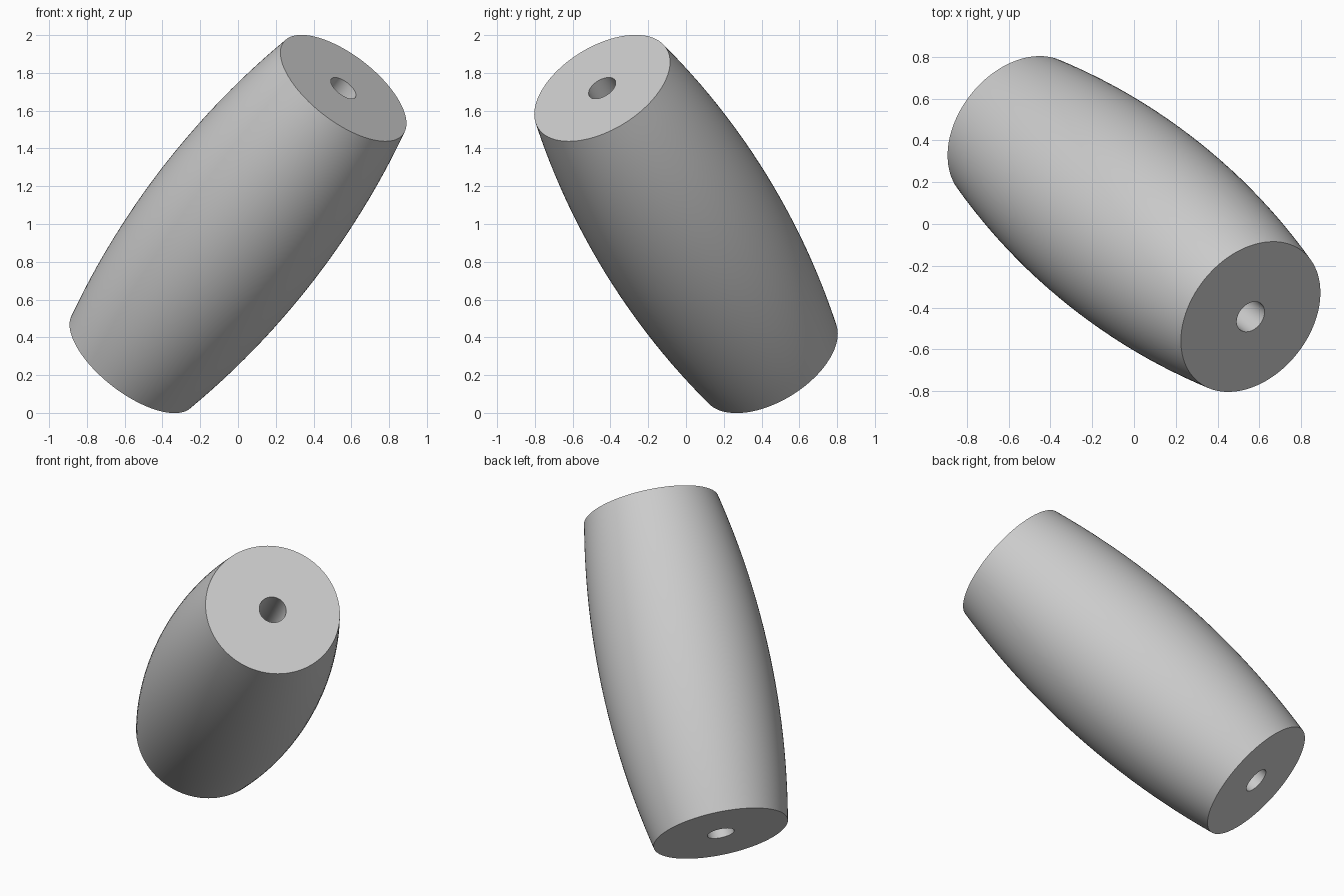
import bpy, bmesh, math
from mathutils import Vector

cube = bpy.data.objects.get("Cube")
if cube:
    bpy.data.objects.remove(cube, do_unlink=True)

HALF, R_END, R_MID, R_HOLE = 1.013, 0.40, 0.50, 0.08
SEGMENTS, STEPS = 96, 24

grey = bpy.data.materials.new("light grey")
grey.use_nodes = True
colour = (0.6, 0.6, 0.6, 1)
grey.diffuse_color = colour
grey.node_tree.nodes["Principled BSDF"].inputs["Base Color"].default_value = colour

# Barrel profile: circular arc outside, straight bore inside
sag = R_MID - R_END
arc_r = (HALF ** 2 + sag ** 2) / (2 * sag)
sweep = math.asin(HALF / arc_r)
profile = [Vector((R_HOLE, 0, -HALF))]
for i in range(STEPS + 1):
    a = sweep * (2 * i / STEPS - 1)
    profile.append(Vector((R_MID - arc_r * (1 - math.cos(a)), 0, arc_r * math.sin(a))))
profile.append(Vector((R_HOLE, 0, HALF)))

# Revolve the closed profile around the long axis
bm = bmesh.new()
verts = [bm.verts.new(p) for p in profile]
edges = [bm.edges.new((v, verts[(i + 1) % len(verts)])) for i, v in enumerate(verts)]
bmesh.ops.spin(bm, geom=verts + edges, cent=(0, 0, 0), axis=(0, 0, 1),
               angle=math.tau, steps=SEGMENTS, use_duplicate=False)
bmesh.ops.remove_doubles(bm, verts=bm.verts, dist=0.0001)
bmesh.ops.recalc_face_normals(bm, faces=bm.faces)
mesh = bpy.data.meshes.new("barrel_bead")
bm.to_mesh(mesh)
bm.free()
mesh.materials.append(grey)

# Tilt the bead and lift it to rest on the ground
bead = bpy.data.objects.new("barrel_bead", mesh)
bpy.context.collection.objects.link(bead)
bead.rotation_mode = 'QUATERNION'
bead.rotation_quaternion = Vector((0.557, -0.443, 0.718)).to_track_quat('Z', 'Y')
bead.location = (0, 0, 1)

bpy.ops.object.select_all(action='DESELECT')
bead.select_set(True)
bpy.context.view_layer.objects.active = bead
bpy.ops.object.shade_smooth_by_angle(angle=math.radians(30))
